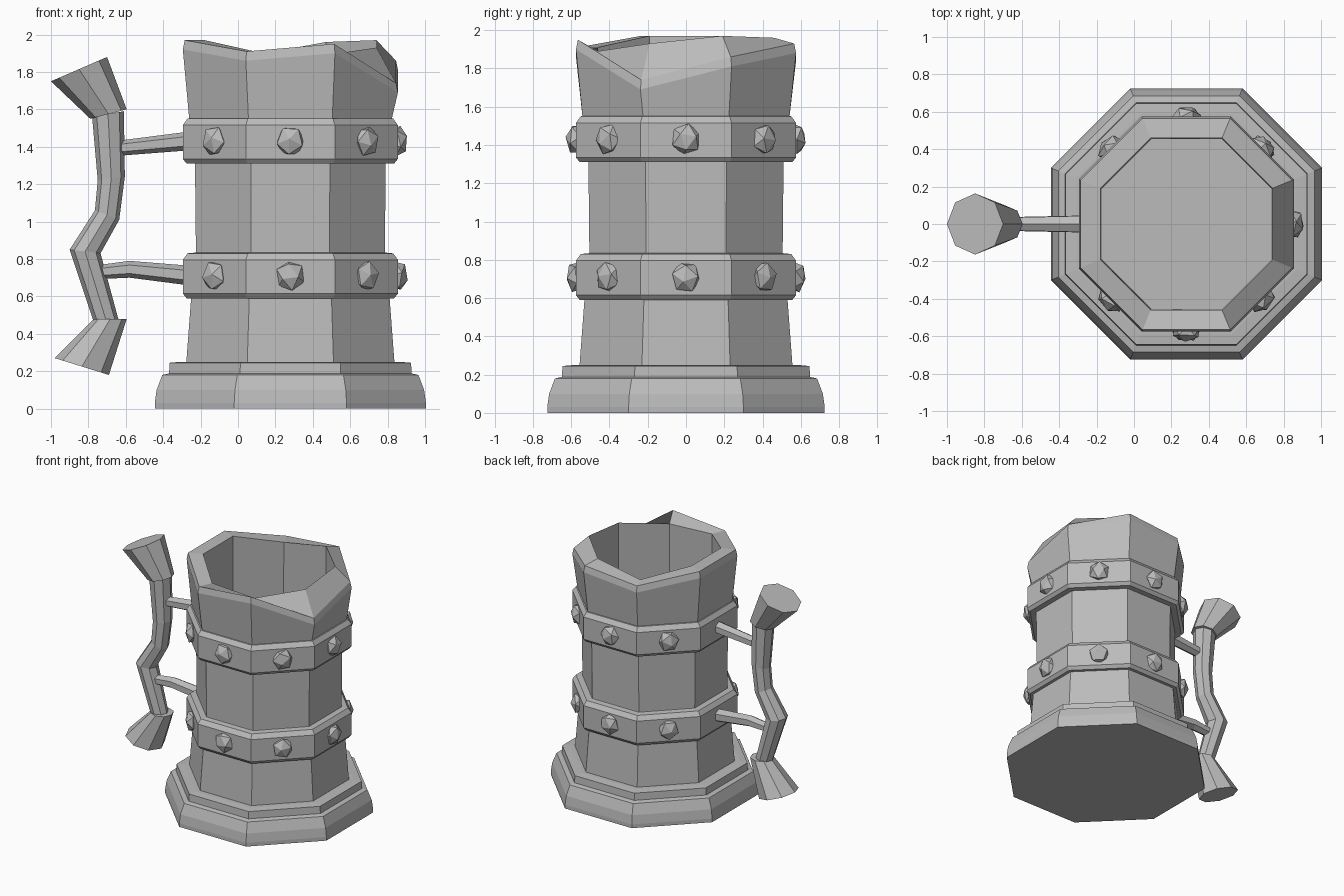
import bpy, bmesh, math, random
from mathutils import Vector, Euler

random.seed(4)
if "Cube" in bpy.data.objects:
    bpy.data.objects.remove(bpy.data.objects["Cube"])

AXIS_X = 0.28
SIDES = 8

stone = bpy.data.materials.new("stone_grey")
stone.use_nodes = True
GREY = (0.5, 0.5, 0.5, 1)
stone.diffuse_color = GREY
stone.node_tree.nodes["Principled BSDF"].inputs["Base Color"].default_value = GREY


def finish(name, bm):
    bmesh.ops.recalc_face_normals(bm, faces=bm.faces)
    mesh = bpy.data.meshes.new(name)
    bm.to_mesh(mesh)
    bm.free()
    mesh.materials.append(stone)
    obj = bpy.data.objects.new(name, mesh)
    bpy.context.collection.objects.link(obj)
    return obj


def loft(name, rings, closed=False):
    """Skin a list of point rings; cap the ends, or join last to first."""
    bm = bmesh.new()
    loops = [[bm.verts.new(p) for p in ring] for ring in rings]
    n = len(rings[0])
    pairs = list(zip(loops, loops[1:]))
    if closed:
        pairs.append((loops[-1], loops[0]))
    for a, b in pairs:
        for i in range(n):
            j = (i + 1) % n
            bm.faces.new((a[i], a[j], b[j], b[i]))
    if not closed:
        bm.faces.new(loops[0])
        bm.faces.new(loops[-1])
    return finish(name, bm)


def octagon(apothem, heights):
    """Octagon ring around the mug axis; heights is one z or one per corner."""
    if not isinstance(heights, (list, tuple)):
        heights = [heights] * SIDES
    r = apothem / math.cos(math.pi / SIDES)
    ring = []
    for i, z in enumerate(heights):
        a = math.tau * (i + 0.5) / SIDES
        ring.append(Vector((AXIS_X + r * math.cos(a), r * math.sin(a), z)))
    return ring


def tube(name, spans, sides=8):
    """Tube in the xz plane; each span is the left and right outline point."""
    rings = []
    for x1, z1, x2, z2 in spans:
        mid = Vector(((x1 + x2) / 2, 0, (z1 + z2) / 2))
        half = Vector(((x2 - x1) / 2, 0, (z2 - z1) / 2))
        side = Vector((0, half.length, 0))
        rings.append([mid + half * math.cos(math.tau * i / sides)
                      + side * math.sin(math.tau * i / sides) for i in range(sides)])
    return loft(name, rings)


# Hollow body with a worn, uneven rim
rim_outer = [1.86, 1.93, 1.89, 1.97, 1.97, 1.91, 1.95, 1.74]
rim_inner = [1.97, 1.96, 1.89, 1.97, 1.97, 1.91, 1.89, 1.93]
body = [octagon(a, z) for a, z in
        [(0.56, 0.2), (0.53, 0.6), (0.505, 0.84), (0.51, 1.32), (0.54, 1.54)]]
body += [octagon(0.575, [z - 0.05 for z in rim_outer]), octagon(0.565, rim_outer),
         octagon(0.46, rim_inner), octagon(0.455, 0.25)]
loft("mug_body", body)

# Stepped foot
loft("base", [octagon(a, z) for a, z in
              [(0.725, 0), (0.725, 0.03), (0.715, 0.1), (0.685, 0.18), (0.64, 0.19)]])
loft("base_ledge", [octagon(a, z) for a, z in
                    [(0.65, 0.17), (0.645, 0.245), (0.59, 0.25)]])

# Bands with faceted studs on every side but the handle side
for label, z0, stud_z in (("lower", 0.59, 0.71), ("upper", 1.31, 1.43)):
    profile = [(0.5, 0), (0.555, 0), (0.575, 0.025), (0.575, 0.205), (0.55, 0.24), (0.5, 0.245)]
    loft(label + "_band", [octagon(a, z0 + z) for a, z in profile], closed=True)
    for k in range(SIDES):
        if k == SIDES // 2:
            continue
        angle = math.tau * k / SIDES
        bm = bmesh.new()
        bmesh.ops.create_icosphere(bm, subdivisions=1, radius=1)
        spin = Euler([random.uniform(0, 3) for _ in range(3)])
        bmesh.ops.rotate(bm, verts=bm.verts, matrix=spin.to_matrix())
        bmesh.ops.scale(bm, verts=bm.verts, vec=(0.055, 0.08, 0.085))
        stud = finish(f"{label}_stud_{k}", bm)
        stud.rotation_euler.z = angle
        stud.location = (AXIS_X + 0.575 * math.cos(angle), 0.575 * math.sin(angle), stud_z)

# Crooked handle with flared ends
tube("handle_shaft", [(-0.78, 1.56, -0.61, 1.59), (-0.75, 1.22, -0.605, 1.24),
                      (-0.765, 1.06, -0.635, 1.01), (-0.9, 0.85, -0.735, 0.83),
                      (-0.77, 0.46, -0.64, 0.48)])
tube("handle_top_flare", [(-0.79, 1.55, -0.595, 1.6), (-1.0, 1.75, -0.7, 1.88)])
tube("handle_bottom_flare", [(-0.77, 0.48, -0.595, 0.48), (-0.98, 0.27, -0.69, 0.18)])

# Struts joining the handle to the bands
tube("upper_strut", [(-0.66, 1.43, -0.66, 1.35), (-0.27, 1.48, -0.27, 1.38)], sides=6)
tube("lower_strut", [(-0.8, 0.76, -0.8, 0.69), (-0.58, 0.79, -0.58, 0.70),
                     (-0.27, 0.765, -0.27, 0.66)], sides=6)
